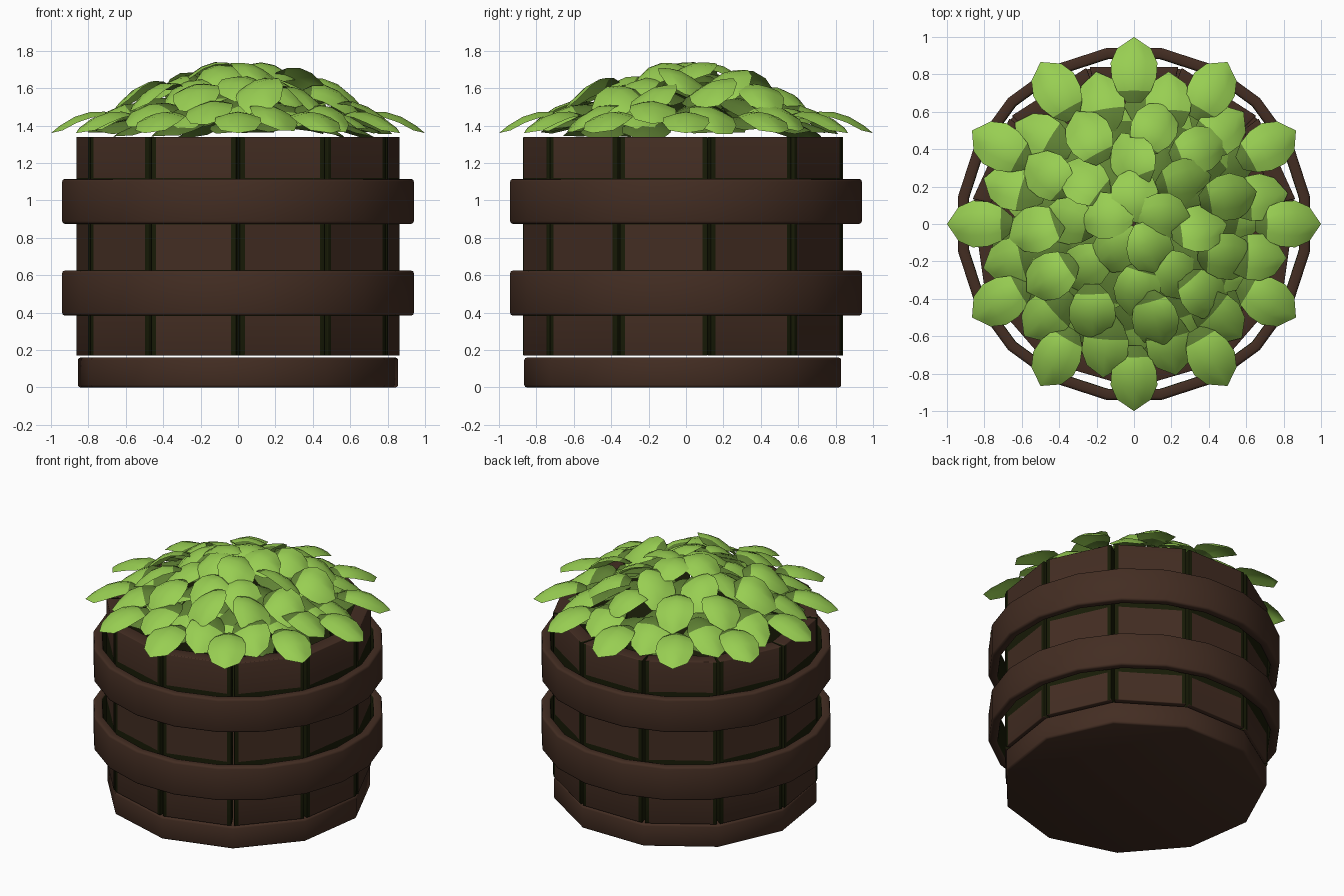
import bpy, bmesh, math, random
from mathutils import Matrix, Vector

if "Cube" in bpy.data.objects:
    bpy.data.objects.remove(bpy.data.objects["Cube"])

random.seed(7)
TAU = math.tau


def material(name, rgb):
    m = bpy.data.materials.new(name)
    m.diffuse_color = (*rgb, 1)
    m.use_nodes = True
    m.node_tree.nodes["Principled BSDF"].inputs["Base Color"].default_value = m.diffuse_color
    return m


WOOD = material("dark brown wood", (0.056, 0.026, 0.016))
MOSS = material("dark moss", (0.009, 0.011, 0.002))
LEAF = material("light leaf green", (0.315, 0.62, 0.085))
SHADE = material("deep leaf green", (0.115, 0.22, 0.034))
HOOPS = {"lower_hoop": (0.385, 0.625), "upper_hoop": (0.875, 1.115)}


def finish(bm, name, mats, bevel=0):
    me = bpy.data.meshes.new(name)
    if bevel:
        bmesh.ops.recalc_face_normals(bm, faces=bm.faces)
    for f in bm.faces:
        f.smooth = True
    bm.to_mesh(me)
    bm.free()
    ob = bpy.data.objects.new(name, me)
    bpy.context.collection.objects.link(ob)
    for m in mats:
        me.materials.append(m)
    if bevel:
        b = ob.modifiers.new("bevel", 'BEVEL')
        b.width = bevel
        b.segments = 2
        b.limit_method = 'ANGLE'
        b.angle_limit = math.radians(50)
    return ob


def cut(bm, co, no):
    bmesh.ops.bisect_plane(bm, geom=bm.verts[:] + bm.edges[:] + bm.faces[:], plane_co=co, plane_no=no)


# Solid base: eleven sides with a corner facing the front
SIDES = 11
bm = bmesh.new()
bmesh.ops.create_cone(bm, cap_ends=True, segments=SIDES, radius1=0.865, radius2=0.865, depth=0.16,
                      matrix=Matrix.Translation((0, 0, 0.08)))
front = min(bm.verts, key=lambda v: v.co.y).co
bmesh.ops.rotate(bm, verts=bm.verts, cent=(0, 0, 0),
                 matrix=Matrix.Rotation(-TAU / 4 - math.atan2(front.y, front.x), 3, 'Z'))
finish(bm, "base", [WOOD], 0.014)

# Staves: wedge-shaped boards, mossy along the joints and behind the hoops
for i in range(SIDES):
    bm = bmesh.new()
    bmesh.ops.create_cube(bm, size=1)
    bmesh.ops.scale(bm, verts=bm.verts, vec=(0.1, 0.474, 1.17))
    bmesh.ops.translate(bm, verts=bm.verts, vec=(0.79, 0, 0.755))
    for v in bm.verts:
        if v.co.x < 0.79:
            v.co.y *= 0.904
    for z0, z1 in HOOPS.values():
        cut(bm, (0, 0, z0 - 0.004), (0, 0, 1))
        cut(bm, (0, 0, z1 + 0.004), (0, 0, 1))
    cut(bm, (0, -0.209, 0), (0, 1, 0))
    cut(bm, (0, 0.209, 0), (0, 1, 0))
    bm.normal_update()
    for f in bm.faces:
        c = f.calc_center_median()
        hidden = any(z0 < c.z < z1 for z0, z1 in HOOPS.values())
        upright = abs(f.normal.z) < 0.5
        f.material_index = int(upright and (abs(c.y) > 0.209 or hidden or f.normal.x < -0.5))
    bmesh.ops.rotate(bm, verts=bm.verts, cent=(0, 0, 0),
                     matrix=Matrix.Rotation(-TAU / 4 + (i + 0.5) * TAU / SIDES, 3, 'Z'))
    finish(bm, f"stave_{i + 1}", [WOOD, MOSS], 0.018)


# Hoops: twenty-sided bands standing slightly clear of the staves
def hoop(name, z0, z1, n=20):
    bm = bmesh.new()
    rows = []
    for k in range(n):
        a = (k + 0.5) * TAU / n
        rows.append([bm.verts.new((r * math.cos(a), r * math.sin(a), z))
                     for r, z in ((0.952, z0), (0.952, z1), (0.892, z1), (0.892, z0))])
    for k in range(n):
        p, q = rows[k], rows[(k + 1) % n]
        for j in range(4):
            f = bm.faces.new((p[j], q[j], q[(j + 1) % 4], p[(j + 1) % 4]))
            f.material_index = int(j == 2)  # mossy inner face
    finish(bm, name, [WOOD, MOSS], 0.014)


for name, (z0, z1) in HOOPS.items():
    hoop(name, z0, z1)

# Leaf outline: (position along leaf, half width)
OUTLINE = [(0, .04), (.18, .09), (.4, .12), (.64, .125), (.87, .092), (1, .0)]


def leaf(bm, angle, r0, z0, r1, z1, arch, twist, roll, shaded):
    mid = Vector(((r0 + r1) / 2, 0, 0))
    rows = []
    for u, w in OUTLINE:
        row = []
        for v in (-1, -.5, 0, .5, 1):
            p = Vector((r0 + (r1 - r0) * u - 0.02 * v * v * u, v * w,
                        z0 + (z1 - z0) * u + arch * 4 * u * (1 - u)
                        - 0.03 * abs(v) ** 1.5 * w / .12 + v * w * roll))
            p = Matrix.Rotation(twist, 3, 'Z') @ (p - mid) + mid
            row.append(bm.verts.new(Matrix.Rotation(angle, 3, 'Z') @ p))
        rows.append(row)
    tip = rows[-1][2]
    for j in (0, 1, 3, 4):
        bm.verts.remove(rows[-1][j])
    for k in range(5):
        a, b = rows[k], rows[k + 1]
        for j in range(4):
            f = bm.faces.new((a[j], b[j], b[j + 1], a[j + 1]) if k < 4 else (a[j], tip, a[j + 1]))
            # the overlapped foot of each leaf is deeper green
            f.material_index = 1 if k < shaded else 0


# Foliage: rings of leaves
# (name, count, offset, r0, z0, r1, z1, arch, jitter, deep green rows)
RINGS = [
    ("outer_leaves", 12, 0, .65, 1.46, 1.0, 1.36, .055, 0, 1),
    ("under_leaves", 14, .3, .42, 1.43, .78, 1.36, .03, .2, 5),
    ("second_leaves", 12, .5, .50, 1.51, .84, 1.38, .055, .2, 2),
    ("inner_fill_leaves", 11, .2, .32, 1.53, .70, 1.41, .04, .3, 3),
    ("third_leaves", 11, .5, .37, 1.605, .68, 1.47, .07, .4, 1),
    ("core_leaves", 8, .5, .10, 1.58, .50, 1.50, .04, .3, 4),
    ("fourth_leaves", 8, 0, .20, 1.66, .50, 1.54, .06, .4, 1),
    ("top_leaves", 5, .25, .01, 1.70, .31, 1.62, .06, .3, 0),
]
for name, n, off, r0, z0, r1, z1, arch, jit, shaded in RINGS:
    bm = bmesh.new()
    for i in range(n):
        a, lift, drop, twist, roll = (random.uniform(-jit, jit) for _ in range(5))
        leaf(bm, (i + off) * TAU / n + a * .25, r0, z0 + lift * .06, r1,
             z1 + lift * .06 + drop * .1, arch, twist * 1.3, roll * 1.2, shaded)
    finish(bm, name, [LEAF, SHADE])
